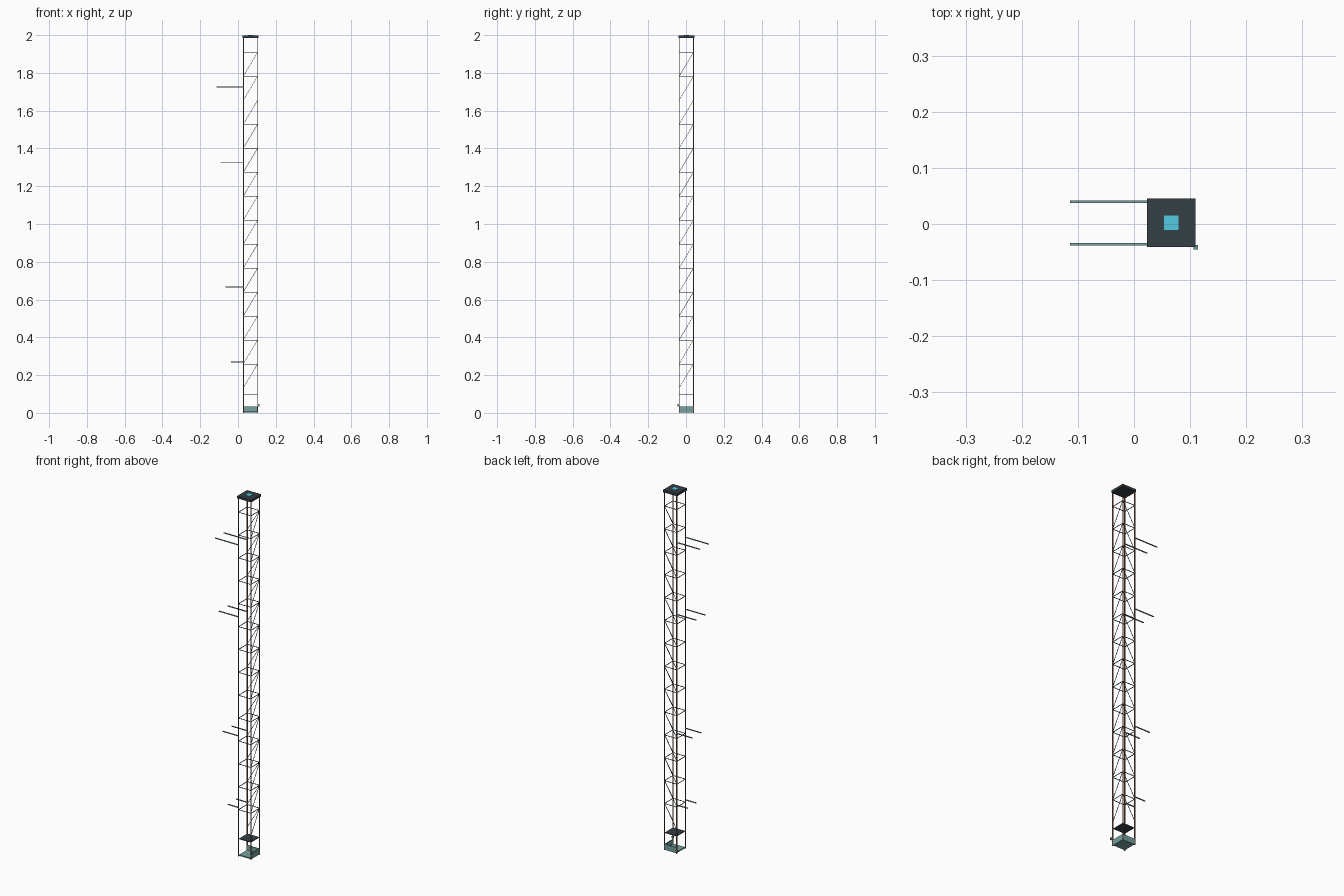
import bpy, bmesh
from mathutils import Vector

if "Cube" in bpy.data.objects:
    bpy.data.objects.remove(bpy.data.objects["Cube"])

CX, CY, H = 0.0665, 0.002, 0.038   # mast centre and half spacing of its legs


def material(name, rgb):
    m = bpy.data.materials.new(name)
    m.diffuse_color = (*rgb, 1)
    m.use_nodes = True
    m.node_tree.nodes["Principled BSDF"].inputs["Base Color"].default_value = m.diffuse_color
    return m


DARK = material("dark_metal", (0.035, 0.05, 0.06))
BROWN = material("brown_metal", (0.25, 0.13, 0.08))
TEAL = material("teal_panel", (0.18, 0.36, 0.35))
BLUE = material("blue_light", (0.09, 0.58, 0.76))


def finish(name, bm, mat):
    bmesh.ops.recalc_face_normals(bm, faces=bm.faces)
    me = bpy.data.meshes.new(name)
    bm.to_mesh(me)
    bm.free()
    me.materials.append(mat)
    ob = bpy.data.objects.new(name, me)
    bpy.context.collection.objects.link(ob)


def box(name, lo, hi, mat):
    bm = bmesh.new()
    bmesh.ops.create_cube(bm, size=1)
    lo, hi = Vector(lo), Vector(hi)
    for v in bm.verts:
        v.co = (lo + hi) / 2 + v.co * (hi - lo)
    finish(name, bm, mat)


def bars(name, segments, t, mat):
    # square bars of thickness t between pairs of points
    bm = bmesh.new()
    for a, b in segments:
        a, b = Vector(a), Vector(b)
        rot = (b - a).to_track_quat('Z', 'Y')
        new = bmesh.ops.create_cube(bm, size=1)["verts"]
        for v in new:
            c = Vector((v.co.x * t, v.co.y * t, v.co.z * (b - a).length))
            v.co = (a + b) / 2 + rot @ c
    finish(name, bm, mat)


def plate(name, half, z0, z1, mat):
    box(name, (CX - half, CY - half, z0), (CX + half, CY + half, z1), mat)


corners = [(CX - H, CY - H), (CX + H, CY - H), (CX + H, CY + H), (CX - H, CY + H)]

# legs
bars("corner_legs", [((x, y, 0), (x, y, 1.986)) for x, y in corners], 0.004, BROWN)

# lattice rings on all sides, diagonals on the back and right sides
levels = [0.133 + 0.1269 * i for i in range(15)]
rings, diagonals = [], []
for z in levels[1:]:
    for i in range(4):
        rings.append(((*corners[i], z - 0.002), (*corners[(i + 1) % 4], z - 0.002)))
for za, zb in zip(levels, levels[1:]):
    diagonals.append(((CX - H, CY + H, za), (CX + H, CY + H, zb)))
    diagonals.append(((CX + H, CY - H, za), (CX + H, CY + H, zb)))
bars("lattice_rings", rings, 0.0025, DARK)
bars("lattice_diagonals", diagonals, 0.002, DARK)

# side antenna rods, longer toward the top
rods = []
for z, x in ((0.27, -0.038), (0.667, -0.067), (1.327, -0.092), (1.726, -0.114)):
    for s in (-H, H):
        rods.append(((x, CY + s, z), (CX - H, CY + s, z)))
bars("side_rods", rods, 0.0045, TEAL)

# cap, light and lower deck
plate("top_cap", 0.043, 1.985, 1.998, DARK)
plate("top_light", 0.013, 1.996, 2.0, BLUE)
plate("lower_deck", 0.036, 0.094, 0.098, DARK)

# base tray, walled at the back and right
plate("base_floor", 0.036, 0.002, 0.008, TEAL)
box("base_back_wall", (CX - H, CY + H - 0.004, 0.002), (CX + H, CY + H, 0.034), TEAL)
box("base_right_wall", (CX + H - 0.004, CY - H, 0.002), (CX + H, CY + H, 0.034), TEAL)
box("base_latch", (0.106, -0.045, 0.034), (0.114, -0.037, 0.046), TEAL)
